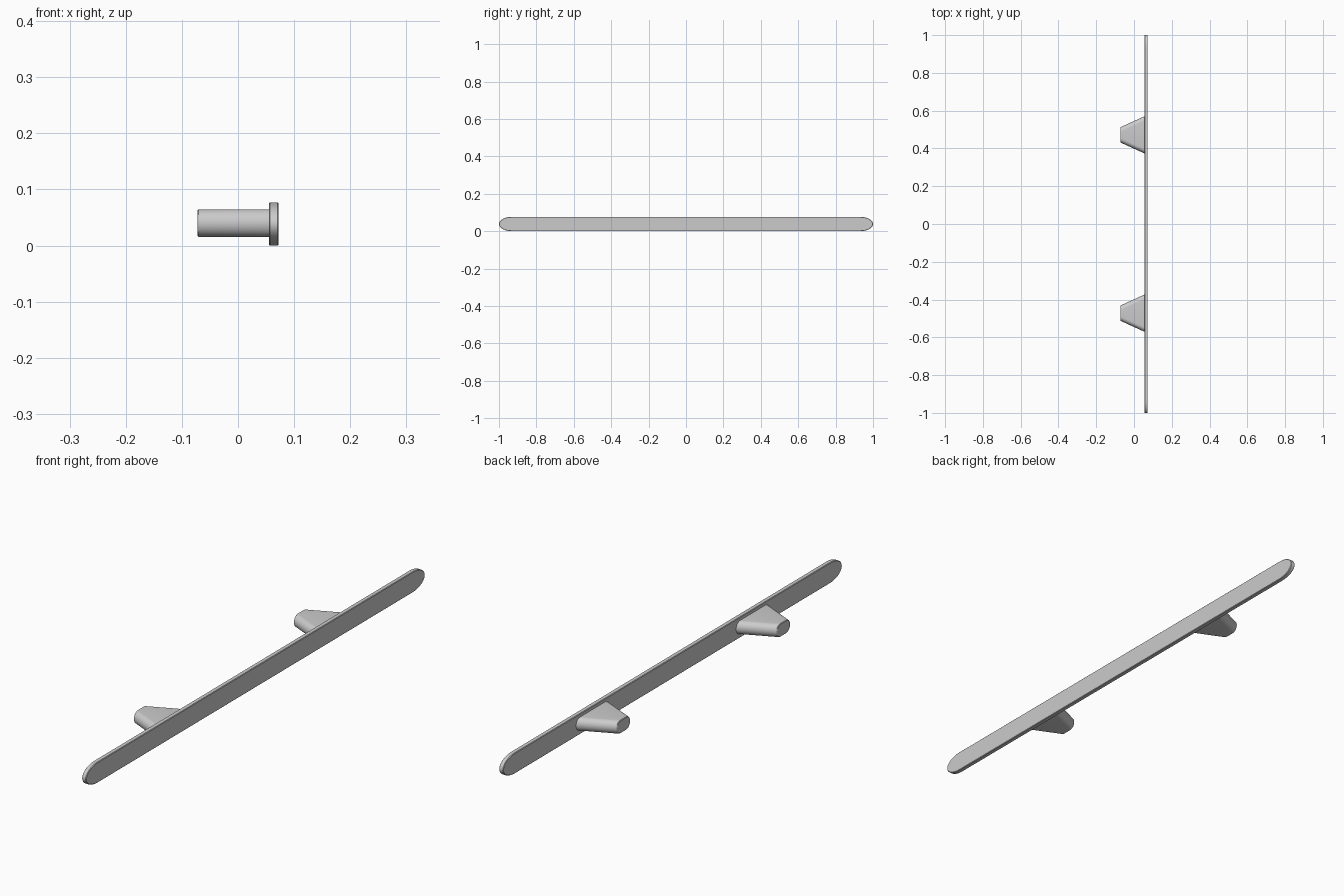
import bpy, bmesh, math

if "Cube" in bpy.data.objects:
    bpy.data.objects.remove(bpy.data.objects["Cube"])


def rounded_ring(x, cy, cz, half_len, half_h, cap, n=16):
    """Closed outline in the YZ plane: straight sides with rounded ends."""
    pts = []
    for side in (1, -1):
        for i in range(n + 1):
            a = -math.pi / 2 + math.pi * i / n
            y = side * (half_len - cap + cap * math.cos(a))
            z = side * half_h * math.sin(a)
            pts.append((x, cy + y, cz + z))
    return pts


def loft(name, rings):
    """Skin a list of rings and cap both ends."""
    bm = bmesh.new()
    loops = [[bm.verts.new(p) for p in r] for r in rings]
    n = len(loops[0])
    for a, b in zip(loops, loops[1:]):
        for i in range(n):
            j = (i + 1) % n
            bm.faces.new((a[i], a[j], b[j], b[i]))
    bm.faces.new(loops[0])
    bm.faces.new(loops[-1])
    bmesh.ops.recalc_face_normals(bm, faces=bm.faces)
    me = bpy.data.meshes.new(name)
    bm.to_mesh(me)
    bm.free()
    ob = bpy.data.objects.new(name, me)
    bpy.context.collection.objects.link(ob)
    bpy.ops.object.select_all(action='DESELECT')
    ob.select_set(True)
    bpy.context.view_layer.objects.active = ob
    bpy.ops.object.shade_smooth_by_angle(angle=math.radians(30))
    return ob


CZ = 0.0385

# Long flat rail with rounded ends and slightly softened edges
B = 0.002
loft("rail", [
    rounded_ring(0.055, 0, CZ, 1 - B, CZ - B, 0.07),
    rounded_ring(0.055 + B, 0, CZ, 1, CZ, 0.07),
    rounded_ring(0.0725 - B, 0, CZ, 1, CZ, 0.07),
    rounded_ring(0.0725, 0, CZ, 1 - B, CZ - B, 0.07),
])

# Two tapered mounts, wide at the rail and narrow at the far end
for name, cy in (("front_mount", -0.472), ("back_mount", 0.472)):
    loft(name, [
        rounded_ring(0.057, cy, 0.04, 0.099, 0.0245, 0.0245),
        rounded_ring(-0.0705, cy, 0.04, 0.041, 0.0245, 0.0245),
        rounded_ring(-0.0725, cy, 0.04, 0.038, 0.0225, 0.0225),
    ])
